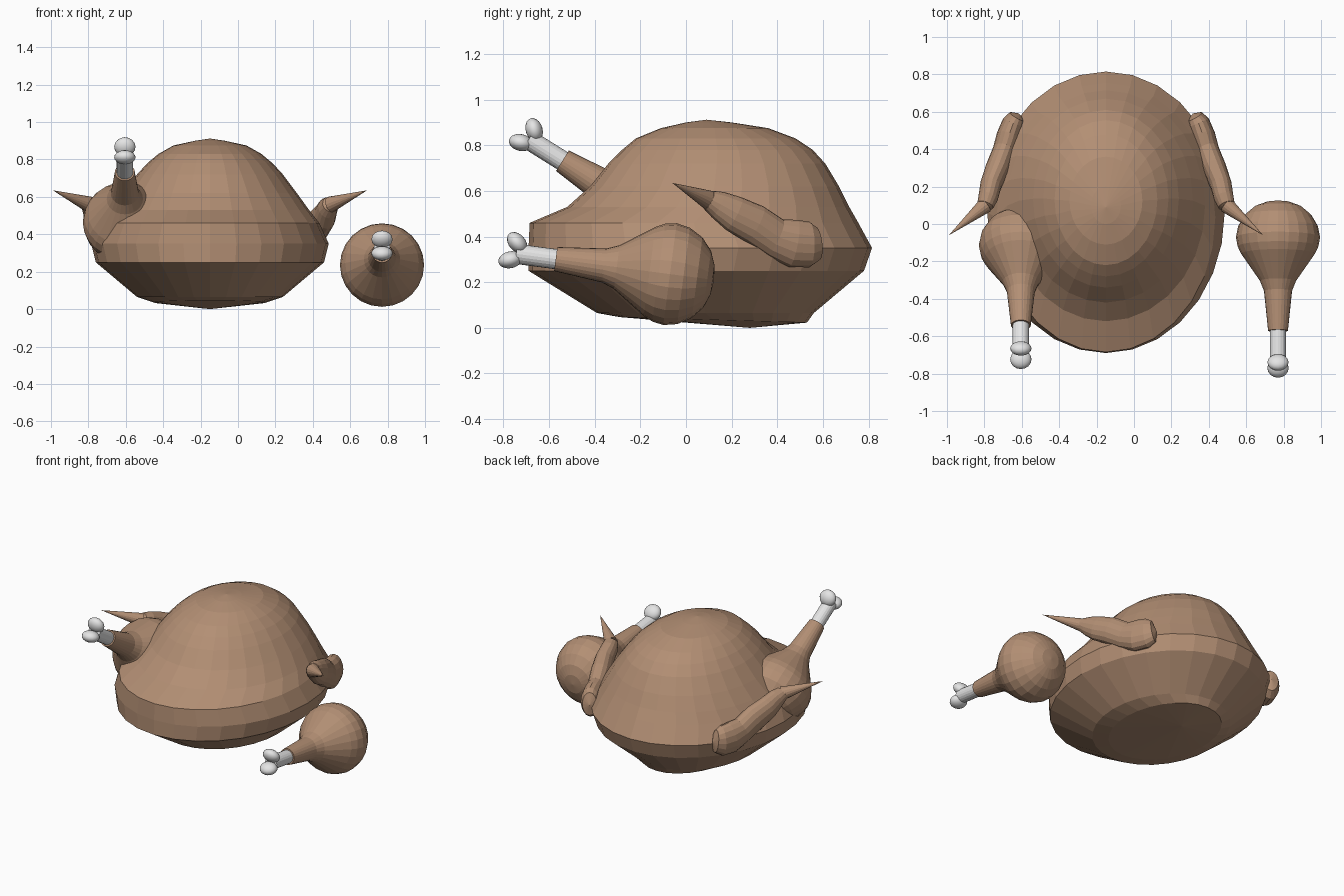
import bpy, bmesh, math
from mathutils import Vector, Matrix

if "Cube" in bpy.data.objects:
    bpy.data.objects.remove(bpy.data.objects["Cube"])


def material(name, rgb):
    m = bpy.data.materials.new(name)
    m.diffuse_color = (*rgb, 1)
    m.use_nodes = True
    m.node_tree.nodes["Principled BSDF"].inputs["Base Color"].default_value = m.diffuse_color
    return m


MEAT = material("roasted skin", (0.45, 0.275, 0.175))
BONE = material("bone", (0.78, 0.78, 0.78))
CX = -0.15  # symmetry line of the bird


def loft(name, rings, mat, start=None, end=None):
    """Skin between rings of points; optional pole points close the ends."""
    bm = bmesh.new()
    loops = [[bm.verts.new(p) for p in r] for r in rings]
    n = len(loops[0])
    for a, b in zip(loops, loops[1:]):
        for i in range(n):
            j = (i + 1) % n
            bm.faces.new((a[i], a[j], b[j], b[i]))
    for loop, pole in ((loops[0], start), (loops[-1], end)):
        if pole is None:
            bm.faces.new(loop)
        else:
            v = bm.verts.new(pole)
            for i in range(n):
                bm.faces.new((loop[i], loop[(i + 1) % n], v))
    bmesh.ops.recalc_face_normals(bm, faces=bm.faces)
    me = bpy.data.meshes.new(name)
    bm.to_mesh(me)
    bm.free()
    me.materials.append(mat)
    ob = bpy.data.objects.new(name, me)
    bpy.context.collection.objects.link(ob)
    return ob


def circle(n):
    return [(math.cos(2 * math.pi * i / n), math.sin(2 * math.pi * i / n)) for i in range(n)]


# Body: stacked ovals (height, front y, back y, half width)
levels = [
    (0.065, -0.39, 0.56, 0.39), (0.25, -0.69, 0.78, 0.61), (0.35, -0.69, 0.815, 0.635),
    (0.46, -0.685, 0.755, 0.585), (0.53, -0.52, 0.715, 0.53), (0.62, -0.42, 0.67, 0.465),
    (0.72, -0.34, 0.61, 0.39), (0.78, -0.28, 0.555, 0.335), (0.83, -0.22, 0.48, 0.275),
    (0.875, -0.11, 0.36, 0.195), (0.9, 0.0, 0.2, 0.08)]
rings = [[(CX + w * c, (f + b) / 2 + (b - f) / 2 * s, z) for c, s in circle(28)]
         for z, f, b, w in levels]
# the underside droops to the back
under = [(CX + 0.3 * c, 0.12 + 0.41 * s, 0.035 - 0.012 * s) for c, s in circle(28)]
loft("body", [under] + rings, MEAT, (CX, 0.28, 0.0), (CX, 0.09, 0.912))


def lathe(name, profile, mat, n, matrix, start=None, end=None):
    """Turn (y, radius) pairs around the local y axis."""
    ob = loft(name, [[(r * c, y, r * s) for c, s in circle(n)] for y, r in profile],
              mat, start, end)
    ob.data.transform(matrix)
    return ob


def knob(name, loc, tilt, matrix):
    bm = bmesh.new()
    bmesh.ops.create_uvsphere(bm, u_segments=16, v_segments=10, radius=1)
    bm.transform(matrix @ Matrix.Translation(loc) @ Matrix.Rotation(math.radians(tilt), 4, 'X')
                 @ Matrix.Diagonal((0.057, 0.053, 0.037, 1)))
    me = bpy.data.meshes.new(name)
    bm.to_mesh(me)
    bm.free()
    me.materials.append(BONE)
    ob = bpy.data.objects.new(name, me)
    bpy.context.collection.objects.link(ob)
    for p in me.polygons:
        p.use_smooth = True


# Drumsticks: one attached, one lying beside the bird
def drumstick(side, centre, tilt):
    m = Matrix.Translation(centre) @ Matrix.Rotation(math.radians(-tilt), 4, 'X')
    meat = [(-0.485, 0.053), (-0.27, 0.075), (-0.215, 0.097), (-0.07, 0.197), (-0.03, 0.216),
            (0.02, 0.225), (0.08, 0.213), (0.14, 0.178), (0.185, 0.125), (0.208, 0.065)]
    lathe(side + "_leg_meat", meat, MEAT, 24, m, end=(0, 0.215, 0))
    lathe(side + "_leg_bone", [(-0.66, 0.044), (-0.47, 0.044)], BONE, 20, m)
    knob(side + "_leg_upper_knob", (0, -0.662, 0.049), -42, m)
    knob(side + "_leg_lower_knob", (0, -0.682, -0.029), 20, m)


drumstick("right", (0.77, -0.09, 0.238), 7.5)
drumstick("left", (-0.605, -0.13, 0.475), 32)


# Wings: bent tube with a pointed tip, mirrored (x, y, z, radius, flatness)
spine = [(0.325, 0.575, 0.37, 0.075, 0.6), (0.345, 0.54, 0.365, 0.1, 0.6),
         (0.37, 0.47, 0.37, 0.105, 0.62), (0.395, 0.39, 0.395, 0.088, 0.7),
         (0.43, 0.3, 0.455, 0.088, 0.72), (0.465, 0.21, 0.5, 0.08, 0.72),
         (0.48, 0.14, 0.54, 0.062, 0.85), (0.495, 0.1, 0.56, 0.045, 1.0)]


def wing(side, s):
    pts = [Vector((CX + s * (x - CX), y, z)) for x, y, z, r, f in spine]
    tip = Vector((CX + s * (0.69 - CX), -0.06, 0.635))

    def ring(p, t, r, f):
        u = t.cross(Vector((0, 0, 1))).normalized()
        v = u.cross(t).normalized()
        return [p + u * (r * f * c) + v * (r * d) for c, d in circle(16)]

    rings = []
    for i, p in enumerate(pts):
        t = pts[min(i + 1, len(pts) - 1)] - pts[max(i - 1, 0)]
        rings.append(ring(p, t.normalized(), *spine[i][3:]))
    loft(side + "_wing", rings, MEAT, pts[0] + Vector((-0.01 * s, 0.016, 0)),
         pts[-1] + Vector((0.008 * s, -0.02, 0.01)))
    t = (tip - pts[-1]).normalized()
    loft(side + "_wing_tip", [ring(pts[-1], t, 0.043, 1)], MEAT, pts[-1], tip)


wing("right", 1)
wing("left", -1)
